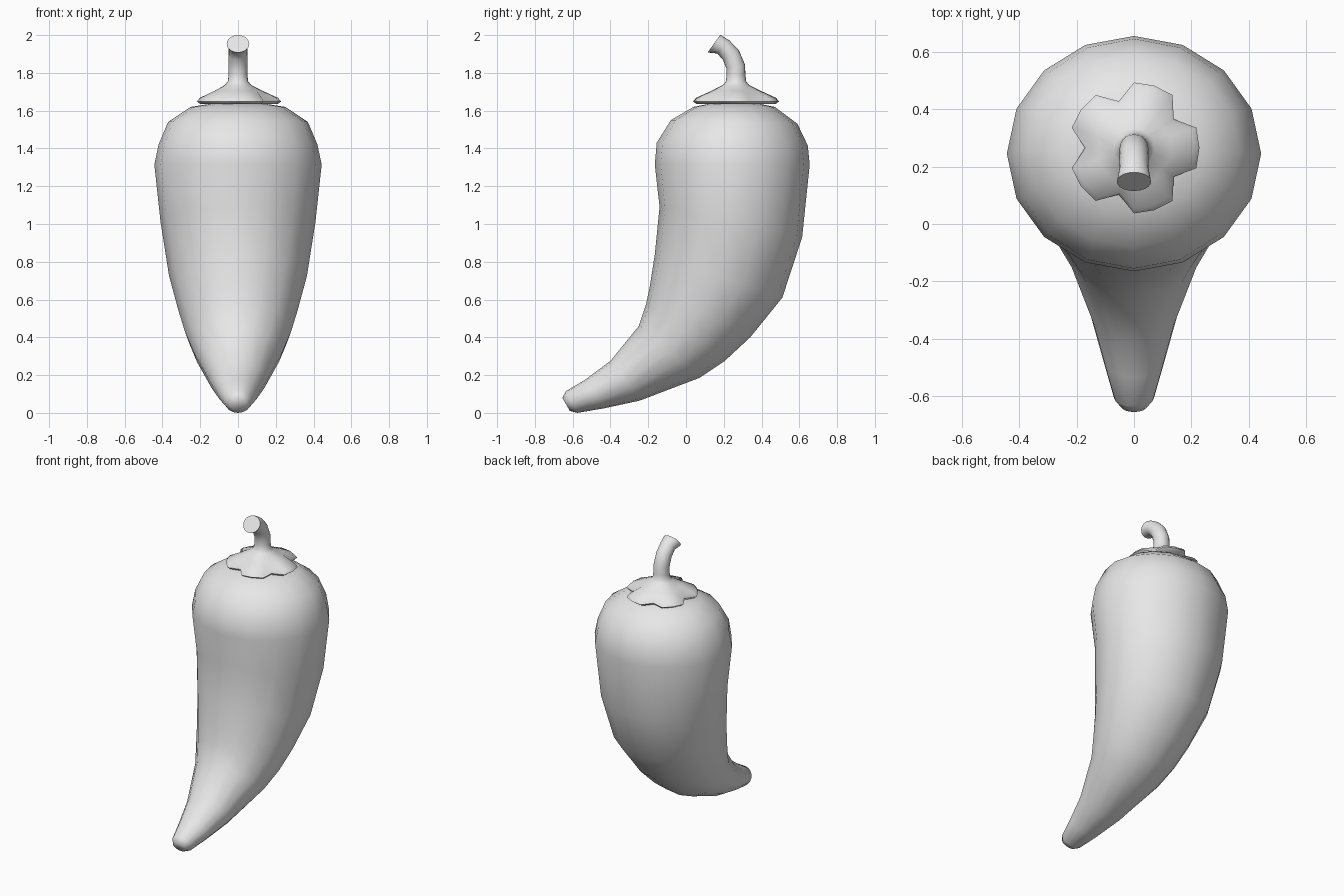
import bpy, bmesh
from math import sin, cos, pi

cube = bpy.data.objects.get("Cube")
if cube:
    bpy.data.objects.remove(cube, do_unlink=True)

grey = bpy.data.materials.new("light_grey")
grey.use_nodes = True
grey.diffuse_color = (0.8, 0.8, 0.8, 1)
grey.node_tree.nodes["Principled BSDF"].inputs["Base Color"].default_value = (0.8, 0.8, 0.8, 1)


def loft(name, rings, sides, smooth_angle):
    """Skin rings given as front y, front z, back y, back z, half width, notch scale."""
    bm = bmesh.new()
    loops = []
    for fy, fz, by, bz, half, notch in rings:
        loop = []
        for k in range(sides):
            a = 2 * pi * k / sides
            s = notch if k % 4 == 2 else 1
            t = s * sin(a) / 2
            loop.append(bm.verts.new((s * half * cos(a),
                                      (fy + by) / 2 + t * (by - fy),
                                      (fz + bz) / 2 + t * (bz - fz))))
        loops.append(loop)
    for low, high in zip(loops, loops[1:]):
        for k in range(sides):
            n = (k + 1) % sides
            bm.faces.new((low[k], low[n], high[n], high[k]))
    bm.faces.new(loops[0])
    bm.faces.new(loops[-1])
    bmesh.ops.recalc_face_normals(bm, faces=bm.faces)
    mesh = bpy.data.meshes.new(name)
    bm.to_mesh(mesh)
    bm.free()
    obj = bpy.data.objects.new(name, mesh)
    bpy.context.collection.objects.link(obj)
    mesh.materials.append(grey)
    bpy.ops.object.select_all(action='DESELECT')
    obj.select_set(True)
    bpy.context.view_layer.objects.active = obj
    bpy.ops.object.shade_smooth_by_angle(angle=smooth_angle)
    return obj


# Curved, tapering body, from shoulder to tip
body = [
    (0.14, 1.64, 0.37, 1.64, 0.12),
    (0.04, 1.62, 0.47, 1.62, 0.25),
    (-0.08, 1.55, 0.59, 1.53, 0.37),
    (-0.155, 1.43, 0.645, 1.415, 0.42),
    (-0.165, 1.315, 0.655, 1.315, 0.443),
    (-0.14, 1.09, 0.615, 0.93, 0.41),
    (-0.165, 0.84, 0.51, 0.61, 0.365),
    (-0.19, 0.68, 0.34, 0.40, 0.315),
    (-0.21, 0.58, 0.205, 0.275, 0.28),
    (-0.25, 0.46, 0.07, 0.185, 0.235),
    (-0.40, 0.275, -0.245, 0.065, 0.15),
    (-0.535, 0.175, -0.43, 0.025, 0.105),
    (-0.635, 0.115, -0.575, 0.0, 0.07),
    (-0.655, 0.08, -0.615, 0.01, 0.045),
]
loft("pepper_body", [r + (1,) for r in body], 16, pi)

# Five-lobed leafy cap that flows into the bent stem
centre = 0.265
cap = [(0.21, 1.635, 0.76), (0.228, 1.648, 0.75), (0.212, 1.668, 0.76),
       (0.13, 1.705, 0.93), (0.07, 1.735, 1), (0.054, 1.755, 1)]
rings = [(centre - r, z, centre + r, z, r, n) for r, z, n in cap]
stem = [
    (0.215, 1.785, 0.315, 1.785, 0.05),
    (0.215, 1.82, 0.312, 1.845, 0.05),
    (0.195, 1.87, 0.28, 1.92, 0.05),
    (0.165, 1.903, 0.23, 1.972, 0.05),
    (0.122, 1.907, 0.187, 1.998, 0.058),
    (0.115, 1.908, 0.18, 2.0, 0.06),
]
loft("stem_and_cap", rings + [r + (1,) for r in stem], 20, pi / 3)
